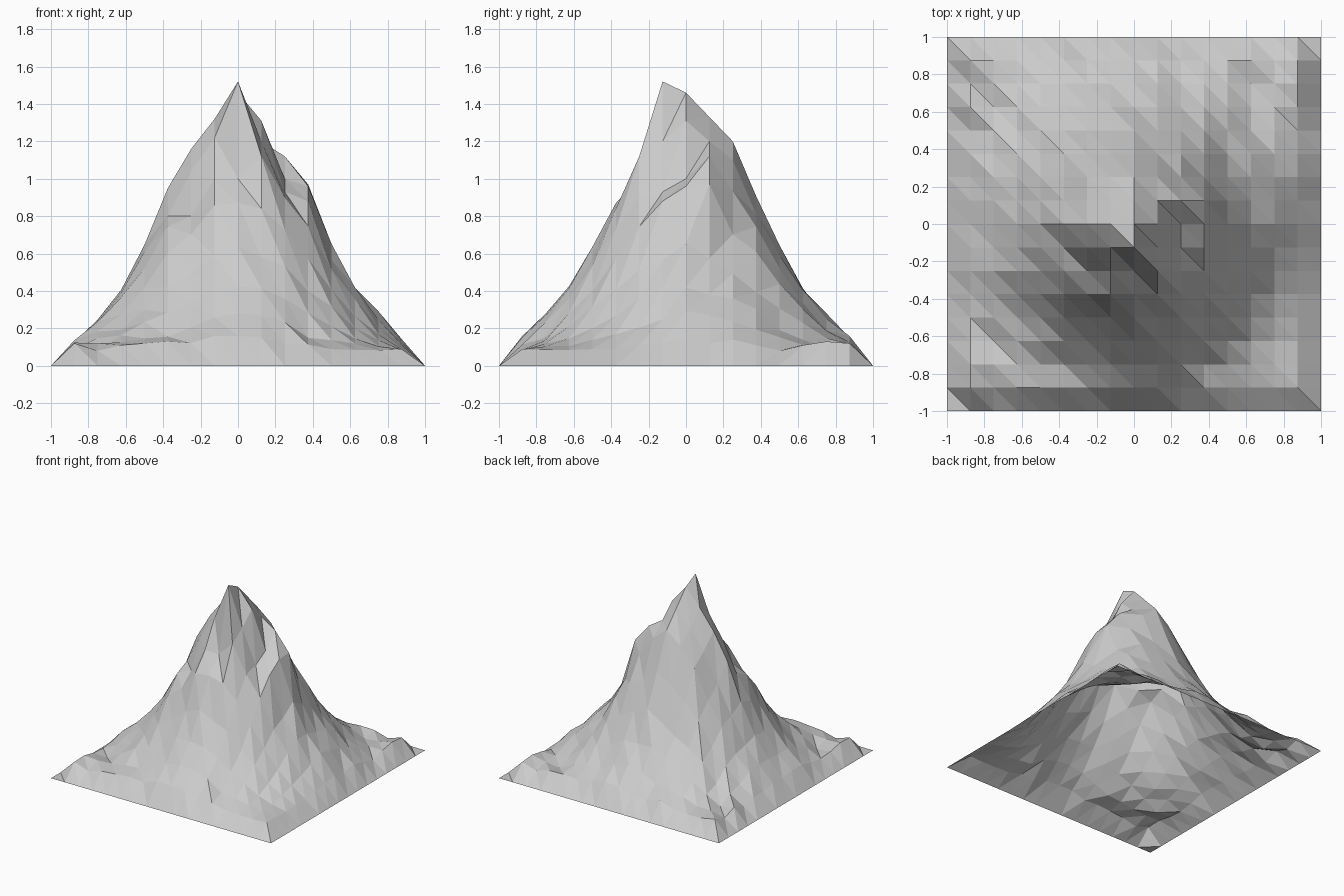
import bpy
import bmesh
import math
import random

if "Cube" in bpy.data.objects:
    bpy.data.objects.remove(bpy.data.objects["Cube"], do_unlink=True)

random.seed(4)
HALF = 8              # grid cells from centre to border
STEP = 1 / HALF

# Slope profile: height at each whole cell of distance from the centre
SLOPE = [1.46, 1.29, 1.09, 0.88, 0.62, 0.41, 0.26, 0.14, 0.1]

# Crags near the summit: row -> first column and the heights along it
CRAGS = {
    2: (-1, [1.1, 1.2, 1.1]),
    1: (-1, [1.2, 1.33, 1.2, 1.12, 0.97]),
    0: (-3, [0.95, 1.16, 1.32, 1.46, 1.31, 1.0, 0.96]),
    -1: (-3, [0.8, 1.04, 1.22, 1.52, 1.2, 0.93, 0.88]),
    -2: (-2, [0.8, 1.0, 1.0, 1.12, 0.9]),
    -3: (-1, [0.86, 0.87, 0.84]),
}

# Low rubble ridges beside the front and left borders
FRONT_RUBBLE = (-7, [0.12, 0.08, 0.11, 0.12, 0.13])
LEFT_RUBBLE = (2, [0.14, 0.11, 0.08, 0.11, 0.13, 0.12])


def lookup(entry, index):
    """Height stored for an index in a (start, heights) run, or None."""
    start, heights = entry
    if start <= index < start + len(heights):
        return heights[index - start]
    return None


def slope_height(column, row):
    """Conical slope with a rough apron filling the square corners."""
    distance = min(math.hypot(column, row), HALF - 0.001)
    cell = int(distance)
    blend = distance - cell
    height = SLOPE[cell] * (1 - blend) + SLOPE[cell + 1] * blend
    # radial ribs fade out towards the foot
    angle = math.atan2(row, column)
    rib = 0.03 * math.cos(8 * angle) * min(height, 0.6)
    return max(height + rib, 0.1) + random.uniform(-0.025, 0.025)


def terrain_height(column, row):
    if max(abs(column), abs(row)) == HALF:
        return 0.0
    height = slope_height(column, row)
    fixed = lookup(CRAGS[row], column) if row in CRAGS else None
    if row == 1 - HALF:
        fixed = lookup(FRONT_RUBBLE, column)
    if column == HALF - 1 and fixed is None:
        fixed = lookup(LEFT_RUBBLE, row)
    return height if fixed is None else fixed


# Triangulated open terrain sheet, all diagonals running the same way
bm = bmesh.new()
span = range(-HALF, HALF + 1)
grid = {}
for row in span:
    for column in span:
        point = (column * STEP, row * STEP, terrain_height(column, row))
        grid[column, row] = bm.verts.new(point)

for row in span[:-1]:
    for column in span[:-1]:
        near_a, near_b = grid[column, row], grid[column + 1, row]
        far_a, far_b = grid[column, row + 1], grid[column + 1, row + 1]
        bm.faces.new((near_a, near_b, far_a))
        bm.faces.new((near_b, far_b, far_a))

mesh = bpy.data.meshes.new("mountain")
bm.to_mesh(mesh)
bm.free()
mountain = bpy.data.objects.new("mountain", mesh)
bpy.context.collection.objects.link(mountain)

# Plain grey rock
rock = bpy.data.materials.new("grey rock")
rock.use_nodes = True
colour = (0.6, 0.6, 0.6, 1)
rock.diffuse_color = colour
rock.node_tree.nodes["Principled BSDF"].inputs["Base Color"].default_value = colour
mesh.materials.append(rock)
